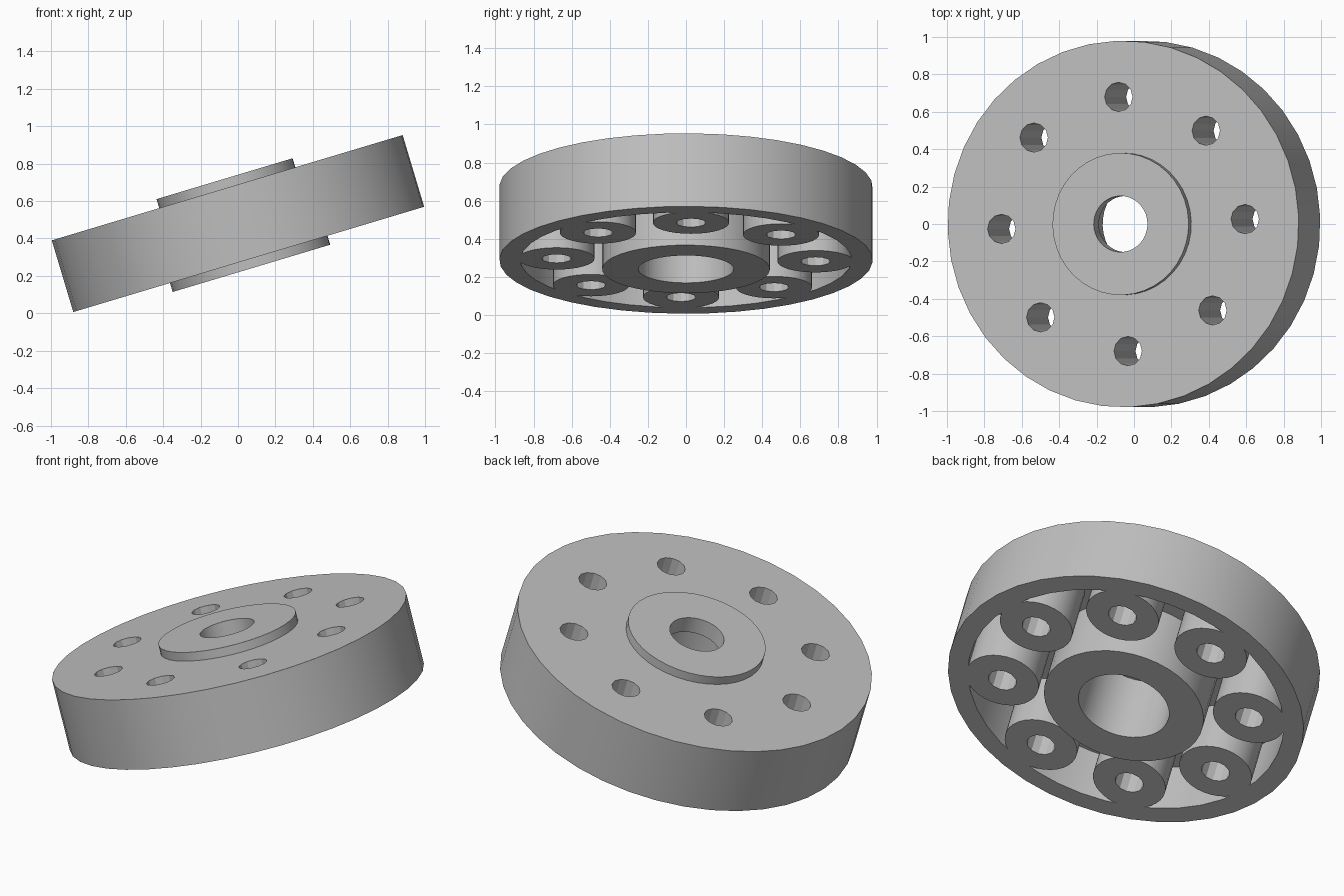
import bpy, math
from mathutils import Matrix, Vector

cube = bpy.data.objects.get("Cube")
if cube:
    bpy.data.objects.remove(cube, do_unlink=True)

TILT = Matrix.Translation((0, 0, 0.48)) @ Matrix.Rotation(math.radians(-16.7), 4, 'Y')
BOLTS, BOLT_RADIUS, TURN = 8, 0.68, math.radians(2.2)

metal = bpy.data.materials.new("plain_grey_metal")
metal.use_nodes = True
metal.diffuse_color = (0.52, 0.52, 0.52, 1)
metal.node_tree.nodes["Principled BSDF"].inputs["Base Color"].default_value = (0.52, 0.52, 0.52, 1)


def lathe(name, profile, sides):
    """Spin a closed (radius, height) loop around z."""
    n = len(profile)
    verts, faces = [], []
    for i in range(sides):
        a = 2 * math.pi * i / sides + TURN
        verts += [(r * math.cos(a), r * math.sin(a), z) for r, z in profile]
        j = (i + 1) % sides
        for k in range(n):
            m = (k + 1) % n
            faces.append((i * n + k, j * n + k, j * n + m, i * n + m))
    mesh = bpy.data.meshes.new(name)
    mesh.from_pydata(verts, [], faces)
    mesh.materials.append(metal)
    obj = bpy.data.objects.new(name, mesh)
    bpy.context.collection.objects.link(obj)
    return obj


def cylinder(name, radius, low, high, sides, centre):
    bpy.ops.mesh.primitive_cylinder_add(
        vertices=sides, radius=radius, depth=high - low,
        location=(centre.x, centre.y, (low + high) / 2))
    obj = bpy.context.object
    obj.name = name
    obj.data.materials.append(metal)
    return obj


def boolean(target, tool, operation):
    mod = target.modifiers.new(operation.lower(), 'BOOLEAN')
    mod.operation, mod.solver, mod.object = operation, 'EXACT', tool
    bpy.context.view_layer.objects.active = target
    bpy.ops.object.modifier_apply(modifier=mod.name)
    bpy.data.objects.remove(tool, do_unlink=True)


# Hollow wheel body: stepped bore, raised collar, web, rim and lower hub
body = lathe("wheel_body", [
    (0.15, 0.25), (0.15, 0.155), (0.25, 0.155), (0.25, -0.25),
    (0.44, -0.25), (0.44, 0.1), (0.87, 0.1), (0.87, -0.2),
    (0.98, -0.2), (0.98, 0.2), (0.38, 0.2), (0.38, 0.25)], 40)

# Ring of bolt posts under the web, each drilled right through
for i in range(BOLTS):
    a = 2 * math.pi * i / BOLTS + TURN
    centre = Vector((math.cos(a), math.sin(a), 0)) * BOLT_RADIUS
    boolean(body, cylinder("bolt_post", 0.2, -0.2, 0.15, 32, centre), 'UNION')
    boolean(body, cylinder("bolt_hole", 0.078, -0.4, 0.4, 12, centre), 'DIFFERENCE')

# Tilt the whole wheel and smooth the round walls
body.data.transform(TILT)
bpy.ops.object.select_all(action='DESELECT')
body.select_set(True)
bpy.context.view_layer.objects.active = body
bpy.ops.object.shade_smooth_by_angle(angle=math.radians(25))
